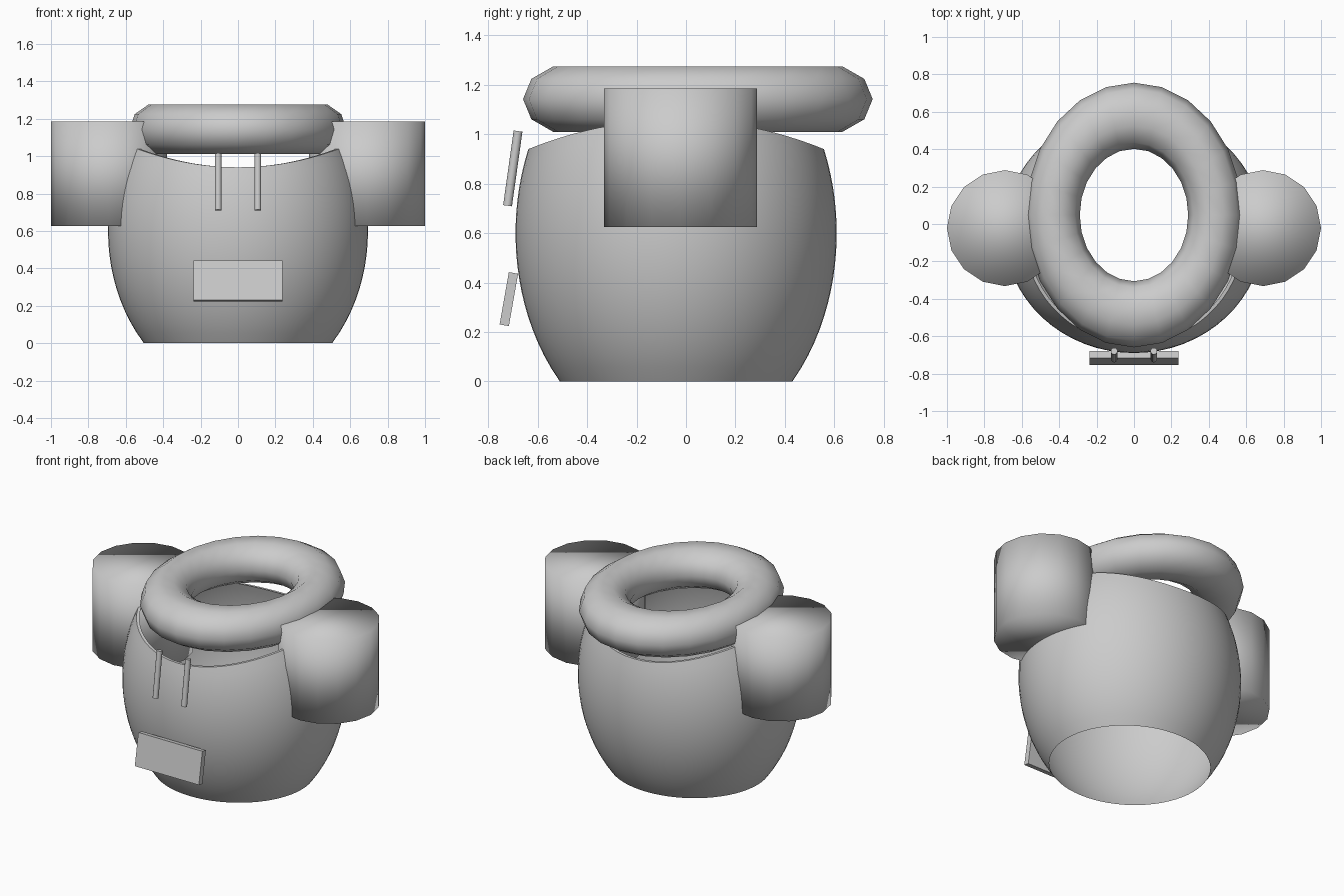
import bpy, bmesh
from math import sin, cos, pi, sqrt, radians

if "Cube" in bpy.data.objects:
    bpy.data.objects.remove(bpy.data.objects["Cube"])


def finish(obj, name, angle=None):
    obj.name = name
    bpy.ops.object.select_all(action='DESELECT')
    obj.select_set(True)
    bpy.context.view_layer.objects.active = obj
    bpy.ops.object.transform_apply(location=False, rotation=True, scale=True)
    if angle is None:
        bpy.ops.object.shade_smooth()
    elif angle > 0:
        bpy.ops.object.shade_smooth_by_angle(angle=radians(angle))
    return obj


# body: open ellipsoid shell, flat at the foot, saddle-shaped rim at the top
RX, RY, RZ, CY, CZ = 0.695, 0.65, 0.87, -0.04, 0.6
SIDES, ROWS = 64, 18


def swell(z):
    return sqrt(max(0.0, 1 - ((z - CZ) / RZ) ** 2))


bm = bmesh.new()
columns = []
for i in range(SIDES):
    a = 2 * pi * i / SIDES
    top = 0.94
    for _ in range(12):
        top = 0.94 + 0.34 * (RX * swell(top) * cos(a)) ** 2
    col = []
    for j in range(ROWS + 1):
        z = top * j / ROWS
        s = swell(z)
        col.append(bm.verts.new((RX * s * cos(a), CY + RY * s * sin(a), z)))
    # narrow inward lip on the rim
    s = swell(top) * 0.97
    col.append(bm.verts.new((RX * s * cos(a), CY + RY * s * sin(a), top)))
    columns.append(col)
for i in range(SIDES):
    c, d = columns[i], columns[(i + 1) % SIDES]
    for j in range(ROWS + 1):
        bm.faces.new((c[j], d[j], d[j + 1], c[j + 1]))
mesh = bpy.data.meshes.new("body")
bm.to_mesh(mesh)
bm.free()
body = bpy.data.objects.new("body", mesh)
bpy.context.collection.objects.link(body)
finish(body, "body", 40)

# oval ring floating over the rim
bpy.ops.mesh.primitive_torus_add(major_segments=24, minor_segments=10,
                                 major_radius=0.435, minor_radius=0.145,
                                 location=(0, 0.048, 1.1425))
ring = bpy.context.object
ring.scale = (1, 1.22, 0.96)
finish(ring, "top_ring")

for side, label in ((-1, "left"), (1, "right")):
    # side drums sunk into the body
    bpy.ops.mesh.primitive_cylinder_add(vertices=16, radius=0.31, depth=0.56,
                                        location=(side * 0.69, -0.022, 0.905))
    finish(bpy.context.object, label + "_drum")

    # thin leaning rods at the front
    bpy.ops.mesh.primitive_cylinder_add(vertices=12, radius=0.018, depth=0.305,
                                        location=(side * 0.106, -0.701, 0.862),
                                        rotation=(radians(-8), 0, 0))
    finish(bpy.context.object, label + "_rod", 40)

# leaning front plate
bpy.ops.mesh.primitive_cube_add(size=1, location=(0, -0.717, 0.333),
                                rotation=(radians(-10), 0, 0))
plate = bpy.context.object
plate.scale = (0.475, 0.038, 0.215)
finish(plate, "front_plate", 0)
